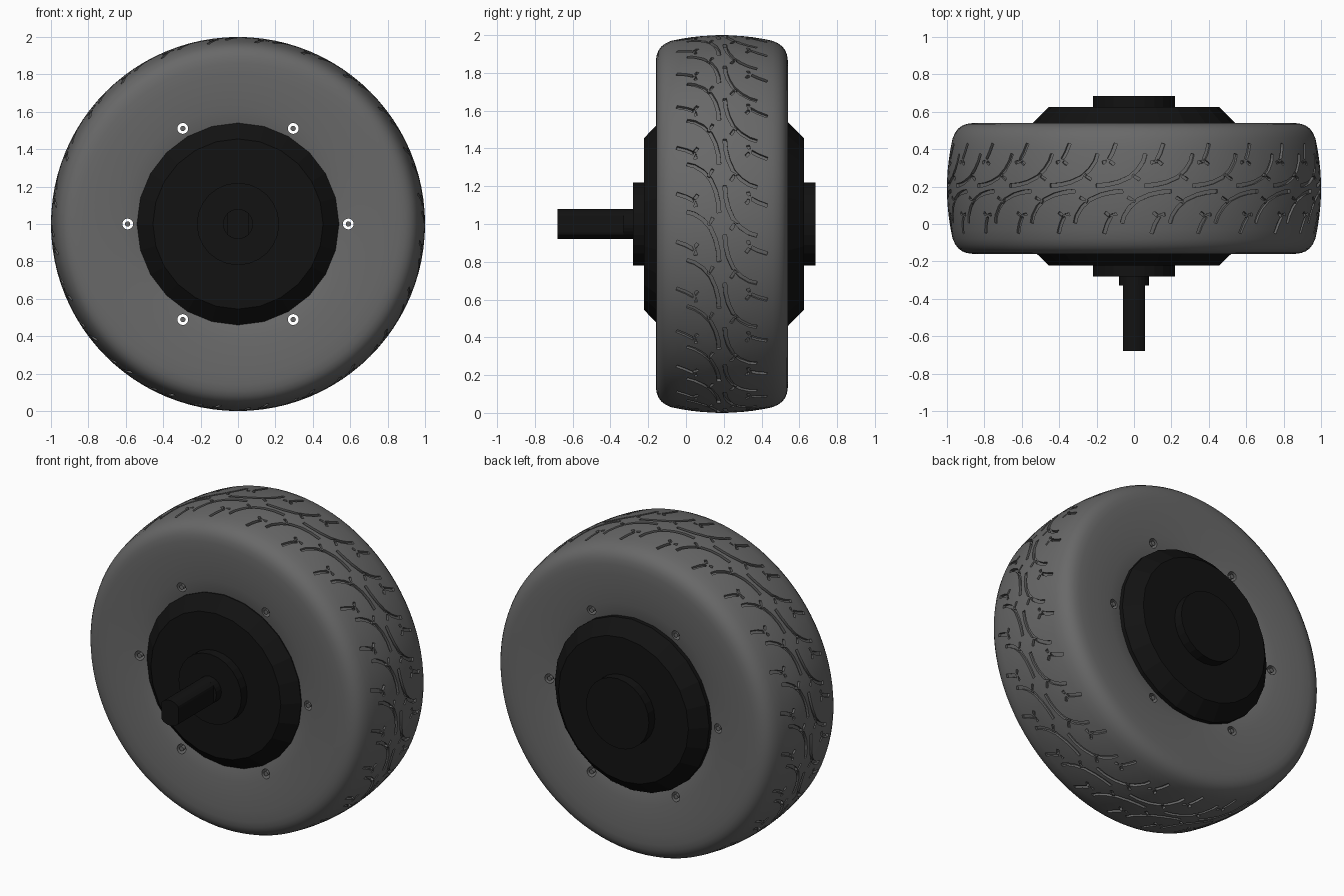
import bpy, bmesh, math
from math import sin, cos, pi
from mathutils import Vector

if "Cube" in bpy.data.objects:
    bpy.data.objects.remove(bpy.data.objects["Cube"])

MID, CZ = 0.19, 1.0          # tyre mid-plane in y, axle height
REPEATS = 24                 # tread repeats round the tyre


def material(name, v):
    m = bpy.data.materials.new(name)
    m.diffuse_color = (v, v, v, 1)
    m.use_nodes = True
    m.node_tree.nodes["Principled BSDF"].inputs["Base Color"].default_value = m.diffuse_color
    return m


rubber = material("rubber", 0.14)
black = material("black", 0.006)


def finish(bm, name, mat=None):
    bmesh.ops.recalc_face_normals(bm, faces=bm.faces)
    me = bpy.data.meshes.new(name)
    bm.to_mesh(me)
    bm.free()
    ob = bpy.data.objects.new(name, me)
    bpy.context.collection.objects.link(ob)
    if mat:
        me.materials.append(mat)
    return ob


def lathe(bm, profile, sides, closed=False, cx=0, cz=CZ, clamp=9):
    """Turn (radius, y) points round an axis parallel to y."""
    rings = []
    for r, y in profile:
        ring = []
        for k in range(sides):
            a = 2 * pi * k / sides
            x = max(-clamp, min(clamp, r * cos(a)))
            ring.append(bm.verts.new((cx + x, y, cz + r * sin(a))))
        rings.append(ring)
    pairs = list(zip(rings, rings[1:]))
    if closed:
        pairs.append((rings[-1], rings[0]))
    else:
        bm.faces.new(rings[0])
        bm.faces.new(rings[-1][::-1])
    for p, q in pairs:
        for k in range(sides):
            n = (k + 1) % sides
            bm.faces.new((p[k], p[n], q[n], q[k]))


def crown(d):
    """Tread radius at distance d from the mid-plane."""
    return 1.0 - 0.42 * d * d


def groove(bm, points, width, angle, flip, depth=0.016):
    """Cutter strip along (arc, side distance) points wrapped on the tread."""
    pts = [Vector(p) for p in points]
    rows = []
    for i, p in enumerate(pts):
        t = (pts[min(i + 1, len(pts) - 1)] - pts[max(i - 1, 0)]).normalized()
        n = Vector((-t.y, t.x)) * width / 2
        row = []
        for q, h in ((p - n, -depth), (p + n, -depth), (p + n, .03), (p - n, .03)):
            a = angle + flip * q.x
            r = crown(q.y) + h
            row.append(bm.verts.new((r * cos(a), MID - flip * q.y, CZ + r * sin(a))))
        rows.append(row)
    bm.faces.new(rows[0])
    bm.faces.new(rows[-1][::-1])
    for p, q in zip(rows, rows[1:]):
        for k in range(4):
            n = (k + 1) % 4
            bm.faces.new((p[k], p[n], q[n], q[k]))


# Tyre body: half profile mirrored across the mid-plane
half = [(0.50, 0.31), (0.54, 0.325), (0.62, 0.338), (0.72, 0.347), (0.80, 0.35),
        (0.86, 0.350), (0.895, 0.345), (0.92, 0.335), (0.94, 0.32), (0.955, 0.30)]
half += [(crown(d), d) for d in (0.27, 0.22, 0.16, 0.10, 0.05)]
profile = [(r, MID - d) for r, d in half] + [(1.0, MID)]
profile += [(r, MID + d) for r, d in reversed(half)]
bm = bmesh.new()
lathe(bm, profile, 96, closed=True)
tyre = finish(bm, "tyre", rubber)

# Tread grooves, the same pattern turned half round on the other side
pattern = [
    ([(-0.06, 0.015), (0.0, 0.02), (0.06, 0.034), (0.12, 0.06), (0.165, 0.10),
      (0.195, 0.145), (0.207, 0.185)], 0.02),                       # long curve
    ([(0.135, 0.073), (0.175, 0.047)], 0.016),                      # its spur
    ([(0.045, 0.24), (0.027, 0.19), (0.0, 0.14)], 0.02),            # side bar
    ([(0.008, 0.15), (0.037, 0.128)], 0.017),                       # hook
    ([(0.004, 0.145), (-0.027, 0.138)], 0.017),
]
bm = bmesh.new()
for k in range(REPEATS):
    for flip, phase in ((1, 0.12), (-1, 0.145)):
        for points, width in pattern:
            groove(bm, points, width, phase + 2 * pi * k / REPEATS, flip)

# Bolt holes through the sidewalls
bolts = [(0.59 * cos(k * pi / 3), CZ + 0.59 * sin(k * pi / 3)) for k in range(6)]
for x, z in bolts:
    lathe(bm, [(0.029, -0.4), (0.029, 0.8)], 20, cx=x, cz=z)
cutter = finish(bm, "tread_cutter")
cutter.hide_render = True
cutter.hide_set(True)

mod = tyre.modifiers.new("tread", 'BOOLEAN')
mod.operation = 'DIFFERENCE'
mod.solver = 'MANIFOLD'
mod.object = cutter
bpy.context.view_layer.objects.active = tyre
tyre.select_set(True)
bpy.ops.object.modifier_apply(modifier="tread")
bpy.ops.object.shade_smooth_by_angle(angle=math.radians(35))
bpy.data.objects.remove(cutter)

# Bolt pins inside the holes
bm = bmesh.new()
for x, z in bolts:
    lathe(bm, [(0.014, MID - 0.333), (0.014, MID + 0.333)], 16, cx=x, cz=z)
finish(bm, "bolt_pins", rubber)

# Motor hub with stepped covers on both sides
bm = bmesh.new()
lathe(bm, [(0.22, -0.28), (0.22, -0.222), (0.455, -0.222), (0.54, -0.14),
           (0.54, 0.54), (0.455, 0.625), (0.22, 0.625), (0.22, 0.685)], 24)
finish(bm, "motor_hub", black)

# Axle: round collar and flat-sided shaft
bm = bmesh.new()
lathe(bm, [(0.08, -0.33), (0.08, -0.27)], 24)
finish(bm, "axle_collar", black)
bm = bmesh.new()
lathe(bm, [(0.08, -0.68), (0.08, -0.32)], 32, clamp=0.06)
finish(bm, "axle_shaft", black)
